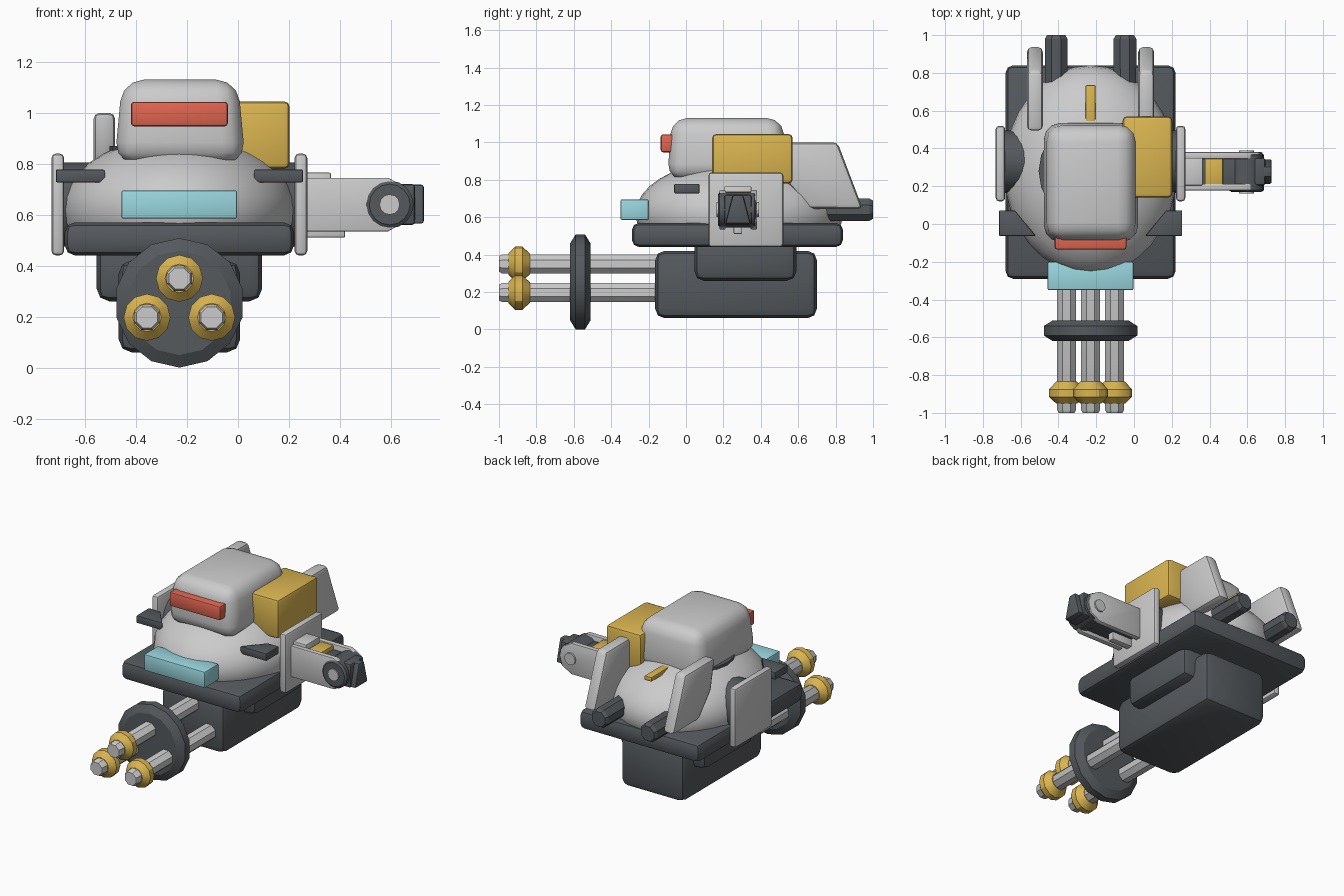
import bpy, bmesh
from math import pi, sin, cos
from mathutils import Matrix, Vector

if "Cube" in bpy.data.objects:
    bpy.data.objects.remove(bpy.data.objects["Cube"])

CX = -0.23  # symmetry axis of the torso


def material(name, rgb):
    m = bpy.data.materials.new(name)
    m.diffuse_color = (*rgb, 1)
    m.use_nodes = True
    m.node_tree.nodes["Principled BSDF"].inputs["Base Color"].default_value = m.diffuse_color
    return m


DARK = material("dark", (0.09, 0.10, 0.11))
YELLOW = material("yellow", (0.70, 0.46, 0.08))
RED = material("red", (0.75, 0.13, 0.08))
CYAN = material("cyan", (0.32, 0.68, 0.74))


def finish(name, bm, mat=None, bevel=0, segs=2, angle=35):
    bmesh.ops.recalc_face_normals(bm, faces=bm.faces)
    if bevel:
        edges = [e for e in bm.edges if e.calc_face_angle(0) > 0.6]
        bmesh.ops.bevel(bm, geom=edges, offset=bevel, segments=segs,
                        profile=0.5, affect='EDGES', clamp_overlap=True)
    me = bpy.data.meshes.new(name)
    bm.to_mesh(me)
    bm.free()
    ob = bpy.data.objects.new(name, me)
    bpy.context.collection.objects.link(ob)
    if mat:
        me.materials.append(mat)
    bpy.ops.object.select_all(action='DESELECT')
    bpy.context.view_layer.objects.active = ob
    ob.select_set(True)
    bpy.ops.object.shade_smooth_by_angle(angle=angle * pi / 180)
    return ob


def box(name, x, y, z, mat=None, bevel=0.01, segs=2, top=(1, 1)):
    """Box from ranges; top scales the upper face in x and y."""
    bm = bmesh.new()
    bmesh.ops.create_cube(bm, size=1)
    for v in bm.verts:
        sx, sy = top if v.co.z > 0 else (1, 1)
        v.co = Vector((sum(x) / 2 + v.co.x * (x[1] - x[0]) * sx,
                       sum(y) / 2 + v.co.y * (y[1] - y[0]) * sy,
                       sum(z) / 2 + v.co.z * (z[1] - z[0])))
    return finish(name, bm, mat, bevel, segs)


def lathe(name, center, axis, profile, sides, mat=None, phase=0.0, angle=30):
    """Capped solid of revolution; profile = (position on axis, radius)."""
    bm = bmesh.new()
    rings = []
    for p, r in profile:
        ring = []
        for i in range(sides):
            a = 2 * pi * i / sides + phase
            u, w = r * sin(a), r * cos(a)
            co = {'X': (p, u, w), 'Y': (u, p, w), 'Z': (u, w, p)}[axis]
            ring.append(bm.verts.new(Vector(co) + Vector(center)))
        rings.append(ring)
    for a, b in zip(rings, rings[1:]):
        for i in range(sides):
            j = (i + 1) % sides
            bm.faces.new((a[i], a[j], b[j], b[i]))
    bm.faces.new(rings[0])
    bm.faces.new(rings[-1])
    return finish(name, bm, mat, angle=angle)


def prism(name, pts, lo, hi, axis, mat=None, bevel=0.01, mirror=False):
    """Outline extruded along X (points are y,z) or Y (x,z) or Z (x,y)."""
    bm = bmesh.new()
    put = {'X': lambda a, b, d: (d, a, b), 'Y': lambda a, b, d: (a, d, b),
           'Z': lambda a, b, d: (a, b, d)}[axis]
    rows = [[bm.verts.new(put(a, b, d)) for a, b in pts] for d in (lo, hi)]
    n = len(pts)
    bm.faces.new(rows[0])
    bm.faces.new(rows[1])
    for i in range(n):
        j = (i + 1) % n
        bm.faces.new((rows[0][i], rows[0][j], rows[1][j], rows[1][i]))
    if mirror:
        for v in bm.verts:
            v.co.x = 2 * CX - v.co.x
    return finish(name, bm, mat, bevel)


# Chassis
box("base_plate", (-0.68, 0.22), (-0.29, 0.84), (0.44, 0.57), DARK, 0.04)
box("cross_block", (-0.555, 0.095), (0.045, 0.59), (0.26, 0.50), DARK, 0.05)
box("gun_housing", (-0.468, 0.008), (-0.165, 0.70), (0.06, 0.42), DARK, 0.05)

# Domed torso, cut off inside the base plate
bm = bmesh.new()
bmesh.ops.create_uvsphere(bm, u_segments=32, v_segments=18, radius=1)
bmesh.ops.transform(bm, verts=bm.verts, matrix=Matrix.Translation((CX, 0.285, 0.62))
                    @ Matrix.Diagonal((0.458, 0.555, 0.29, 1)))
bmesh.ops.bisect_plane(bm, geom=bm.verts[:] + bm.edges[:] + bm.faces[:],
                       plane_co=(0, 0, 0.52), plane_no=(0, 0, 1), clear_inner=True)
bmesh.ops.holes_fill(bm, edges=[e for e in bm.edges if e.is_boundary])
finish("torso_dome", bm)

# Neck, head, visor and torso details
lathe("neck", (CX, 0.28, 0), 'Z', [(0.75, 0.275), (0.87, 0.275)], 20, DARK)
box("head", (-0.485, 0.03), (-0.10, 0.54), (0.80, 1.13), None, 0.085, 3, (0.88, 0.93))
box("visor", (-0.42, -0.04), (-0.135, -0.04), (0.947, 1.043), RED, 0.012)
box("chest_light", (-0.458, -0.003), (-0.35, -0.20), (0.585, 0.695), CYAN, 0.008)
box("shoulder_pack", (-0.06, 0.203), (0.14, 0.57), (0.78, 1.045), YELLOW, 0.022)
box("back_strip", (-0.256, -0.204), (0.48, 0.735), (0.845, 0.875), YELLOW, 0.005)

# Mirrored side parts
for side, m in (("right", False), ("left", True)):
    s = -1 if m else 1
    prism(side + "_side_plate", [(0.12, 0.44), (0.52, 0.44), (0.52, 0.84), (0.12, 0.84)],
          0.222, 0.272, 'X', None, 0.018, m)
    lathe(side + "_shoulder_joint", (CX, 0.33, 0.64), 'X',
          [(s * 0.25, 0.165), (s * 0.452, 0.165)], 20, DARK)
    prism(side + "_shoulder_fin", [(0.06, -0.063), (0.255, -0.063), (0.255, 0.072), (0.17, 0.072)],
          0.727, 0.778, 'Z', DARK, 0.006, m)
    prism(side + "_back_fin", [(0.49, 1.0), (0.81, 1.0), (0.945, 0.645), (0.66, 0.645), (0.53, 0.8)],
          0.022, 0.107, 'X', None, 0.025, m)
    lathe(side + "_exhaust", (CX + s * 0.182, 0, 0.64), 'Y',
          [(0.6, 0.062), (0.84, 0.065), (0.98, 0.065), (1.0, 0.052)], 8, DARK, pi / 8)

# Right arm: two cheek plates around a dark core, with a joint and tip
for n, y in (("front", (0.178, 0.212)), ("rear", (0.345, 0.38))):
    outline = [(0.25, 0.535), (0.59, 0.535), (0.66, 0.575), (0.68, 0.64),
               (0.66, 0.705), (0.59, 0.745), (0.25, 0.745)]
    prism("arm_cheek_" + n, outline, *y, 'Y', None, 0.005)
box("arm_core", (0.25, 0.62), (0.205, 0.35), (0.56, 0.71), DARK, 0.005)
box("arm_top_block", (0.25, 0.365), (0.205, 0.35), (0.60, 0.765), None, 0.006)
box("arm_marker", (0.375, 0.47), (0.208, 0.348), (0.68, 0.738), YELLOW, 0.005)
box("arm_lower_rail", (0.25, 0.42), (0.255, 0.30), (0.51, 0.57), None, 0.006)
lathe("arm_joint", (0.595, 0, 0.64), 'Y', [(0.17, 0.08), (0.18, 0.094), (0.365, 0.094),
                                          (0.377, 0.08)], 16, DARK)
lathe("arm_joint_pin", (0.595, 0, 0.64), 'Y', [(0.162, 0.04), (0.39, 0.04)], 12)
box("arm_tip_base", (0.62, 0.695), (0.205, 0.35), (0.56, 0.72), DARK, 0.012)
prism("arm_tip", [(0.21, 0.565), (0.345, 0.565), (0.305, 0.718), (0.25, 0.718)],
      0.66, 0.729, 'X', DARK, 0.01)

# Triple-barrel gun
lathe("barrel_disc", (CX, 0, 0.254), 'Y', [(-0.62, 0.205), (-0.59, 0.254), (-0.54, 0.254),
                                          (-0.51, 0.205)], 14, DARK)
for i, (x, z) in enumerate(((CX, 0.35), (-0.357, 0.197), (-0.103, 0.197))):
    lathe(f"barrel_{i + 1}", (x, 0, z), 'Y', [(-1.0, 0.045), (-0.985, 0.054), (-0.1, 0.054)],
          8, None, pi / 8)
    lathe(f"muzzle_ring_{i + 1}", (x, 0, z), 'Y', [(-0.95, 0.056), (-0.915, 0.092),
                                                  (-0.875, 0.092), (-0.835, 0.056)], 12, YELLOW)
